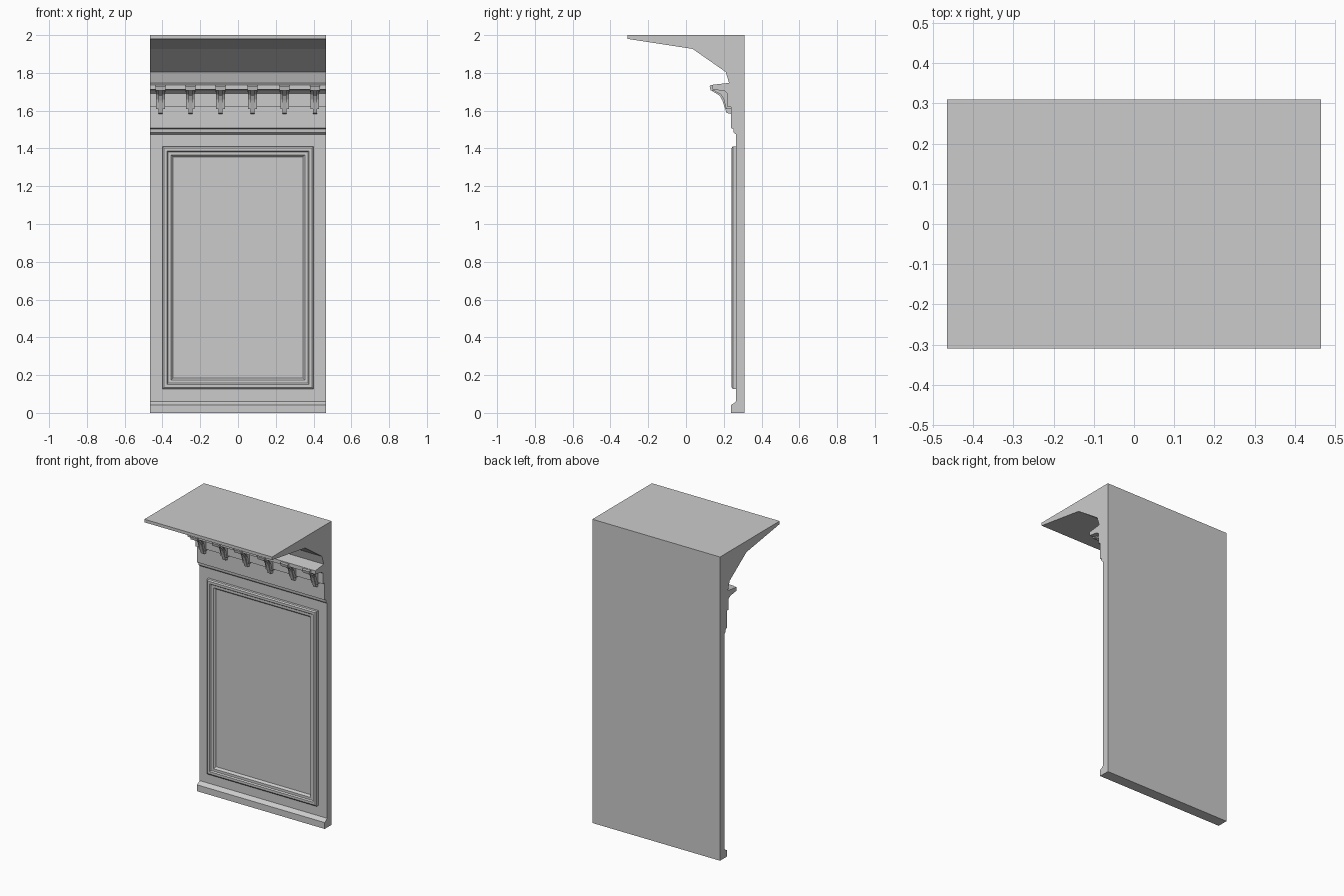
import bpy, bmesh

if "Cube" in bpy.data.objects:
    bpy.data.objects.remove(bpy.data.objects["Cube"])

W = 0.465  # half width of the wall section


def make_object(name, bm):
    bmesh.ops.recalc_face_normals(bm, faces=bm.faces)
    mesh = bpy.data.meshes.new(name)
    bm.to_mesh(mesh)
    bm.free()
    obj = bpy.data.objects.new(name, mesh)
    bpy.context.collection.objects.link(obj)
    return obj


def extrude_profile(name, profile, x0, x1):
    """Extrude a closed (y, z) profile along x."""
    bm = bmesh.new()
    face = bm.faces.new([bm.verts.new((x0, y, z)) for y, z in profile])
    new = bmesh.ops.extrude_face_region(bm, geom=[face])["geom"]
    bmesh.ops.translate(bm, vec=(x1 - x0, 0, 0),
                        verts=[v for v in new if isinstance(v, bmesh.types.BMVert)])
    return make_object(name, bm)


# Wall with base moulding, picture rail, ledge and overhanging cornice
extrude_profile("wall_and_cornice", [
    (0.31, 0), (0.31, 2), (-0.31, 2), (-0.31, 1.98), (0.035, 1.927), (0.21, 1.805),
    (0.228, 1.747), (0.14, 1.737), (0.14, 1.713), (0.205, 1.703),
    (0.22, 1.69), (0.22, 1.62), (0.237, 1.62), (0.237, 1.508), (0.25, 1.503),
    (0.252, 1.485), (0.264, 1.475), (0.264, 0.06), (0.252, 0.05),
    (0.238, 0.042), (0.238, 0)], -W, W)

# Stepped panel frame: nested rectangles of (inset, y)
bm = bmesh.new()
rings = []
for inset, y in [(0, 0.268), (0, 0.248), (0.008, 0.242), (0.024, 0.242), (0.03, 0.25),
                 (0.046, 0.25), (0.055, 0.259), (0.058, 0.268)]:
    x, lo, hi = 0.40 - inset, 0.127 + inset, 1.411 - inset
    rings.append([bm.verts.new((px, y, pz))
                  for px, pz in ((-x, lo), (x, lo), (x, hi), (-x, hi))])
for i, a in enumerate(rings):
    b = rings[(i + 1) % len(rings)]
    for k in range(4):
        n = (k + 1) % 4
        bm.faces.new((a[k], a[n], b[n], b[k]))
make_object("panel_frame", bm)

# Row of brackets under the ledge: cap, body and central rib
cap = [(0.225, 1.735), (0.13, 1.735), (0.125, 1.728), (0.13, 1.708), (0.225, 1.695)]
body = [(0.24, 1.71), (0.14, 1.71), (0.185, 1.685), (0.2, 1.66), (0.212, 1.61), (0.24, 1.61)]
rib = [(0.24, 1.71), (0.13, 1.71), (0.18, 1.678), (0.192, 1.655), (0.215, 1.588), (0.24, 1.583)]
for i, x in enumerate((-0.41, -0.252, -0.093, 0.077, 0.247, 0.407)):
    for part, profile, half in (("cap", cap, 0.026), ("body", body, 0.023), ("rib", rib, 0.011)):
        extrude_profile(f"bracket_{part}_{i + 1}", profile, x - half, x + half)
